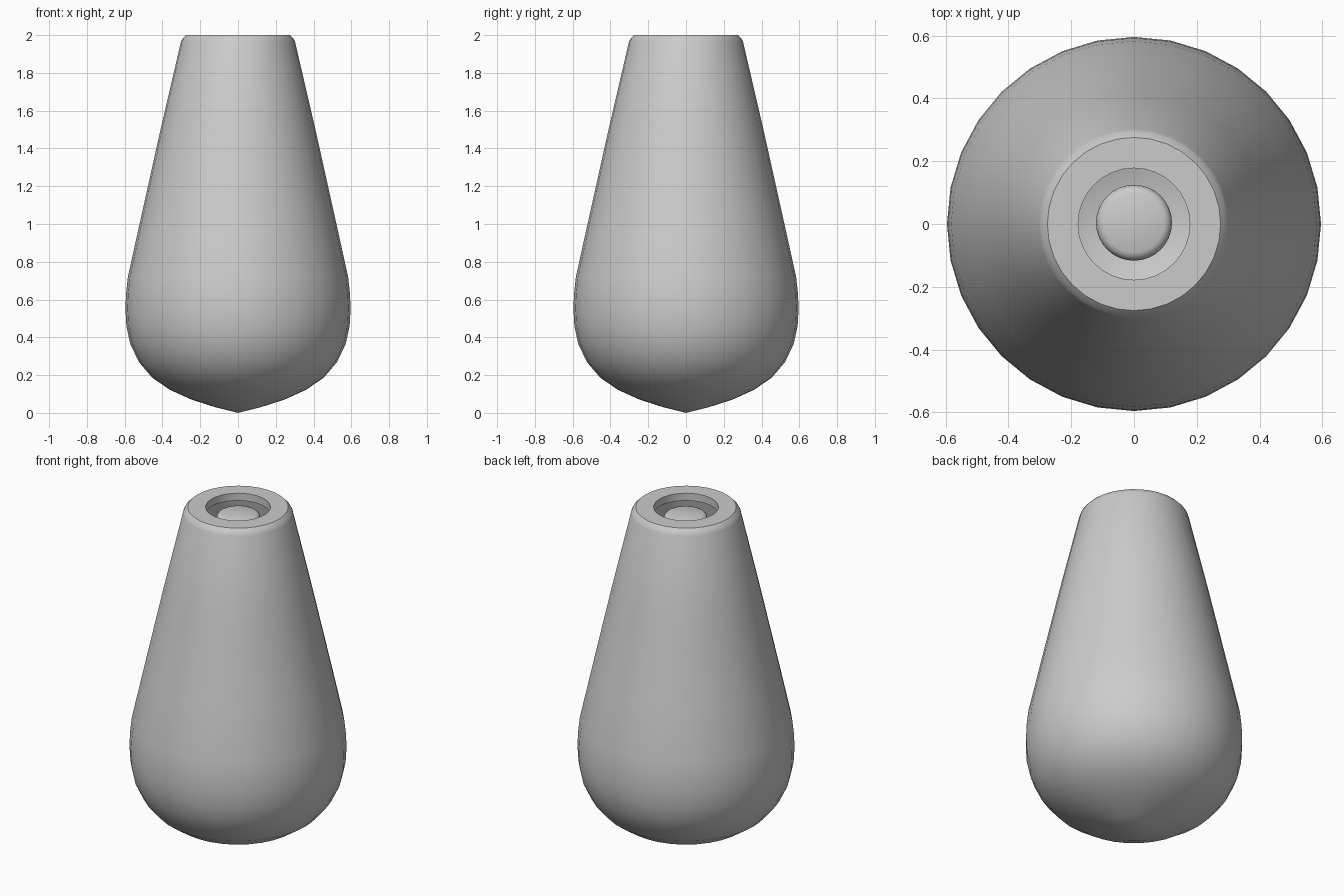
import bpy, bmesh, math

if "Cube" in bpy.data.objects:
    bpy.data.objects.remove(bpy.data.objects["Cube"])


def lathe(name, profile, segments, location=(0, 0, 0), angle=35):
    """Spin an (r, z) profile around the z axis into a smooth object."""
    bm = bmesh.new()
    verts = [bm.verts.new((r, 0, z)) for r, z in profile]
    edges = [bm.edges.new(pair) for pair in zip(verts, verts[1:])]
    bmesh.ops.spin(bm, geom=verts + edges, cent=(0, 0, 0), axis=(0, 0, 1),
                   angle=math.tau, steps=segments, use_merge=True)
    bmesh.ops.remove_doubles(bm, verts=bm.verts, dist=1e-4)
    bmesh.ops.recalc_face_normals(bm, faces=bm.faces)
    mesh = bpy.data.meshes.new(name)
    bm.to_mesh(mesh)
    bm.free()
    obj = bpy.data.objects.new(name, mesh)
    obj.location = location
    bpy.context.collection.objects.link(obj)
    bpy.ops.object.select_all(action='DESELECT')
    obj.select_set(True)
    bpy.context.view_layer.objects.active = obj
    bpy.ops.object.shade_smooth_by_angle(angle=math.radians(angle))
    return obj


# Teardrop shell: outer wall, chamfered rim, mouth and hollow inside
outer = [(0, 0), (0.12, 0.03), (0.245, 0.07), (0.36, 0.122), (0.455, 0.187),
         (0.525, 0.27), (0.57, 0.365), (0.591, 0.46), (0.596, 0.55),
         (0.593, 0.63), (0.583, 0.72), (0.519, 1.01), (0.41, 1.5),
         (0.302, 1.965), (0.295, 1.98), (0.276, 2.0)]
mouth = [(0.178, 2.0), (0.178, 1.955)]
inner = [(0.25, 1.95), (0.36, 1.49), (0.47, 1.0), (0.534, 0.7), (0.546, 0.55),
         (0.522, 0.385), (0.42, 0.225), (0.23, 0.12), (0, 0.055)]
lathe("body", outer + mouth + inner, 32)

# Round-ended core standing inside the mouth
core = [(0, 1.965), (0.095, 1.962), (0.109, 1.956), (0.118, 1.945),
        (0.121, 1.93), (0.121, 0.08), (0, 0.06)]
lathe("inner_core", core, 32, (0, 0.004, 0), 40)
